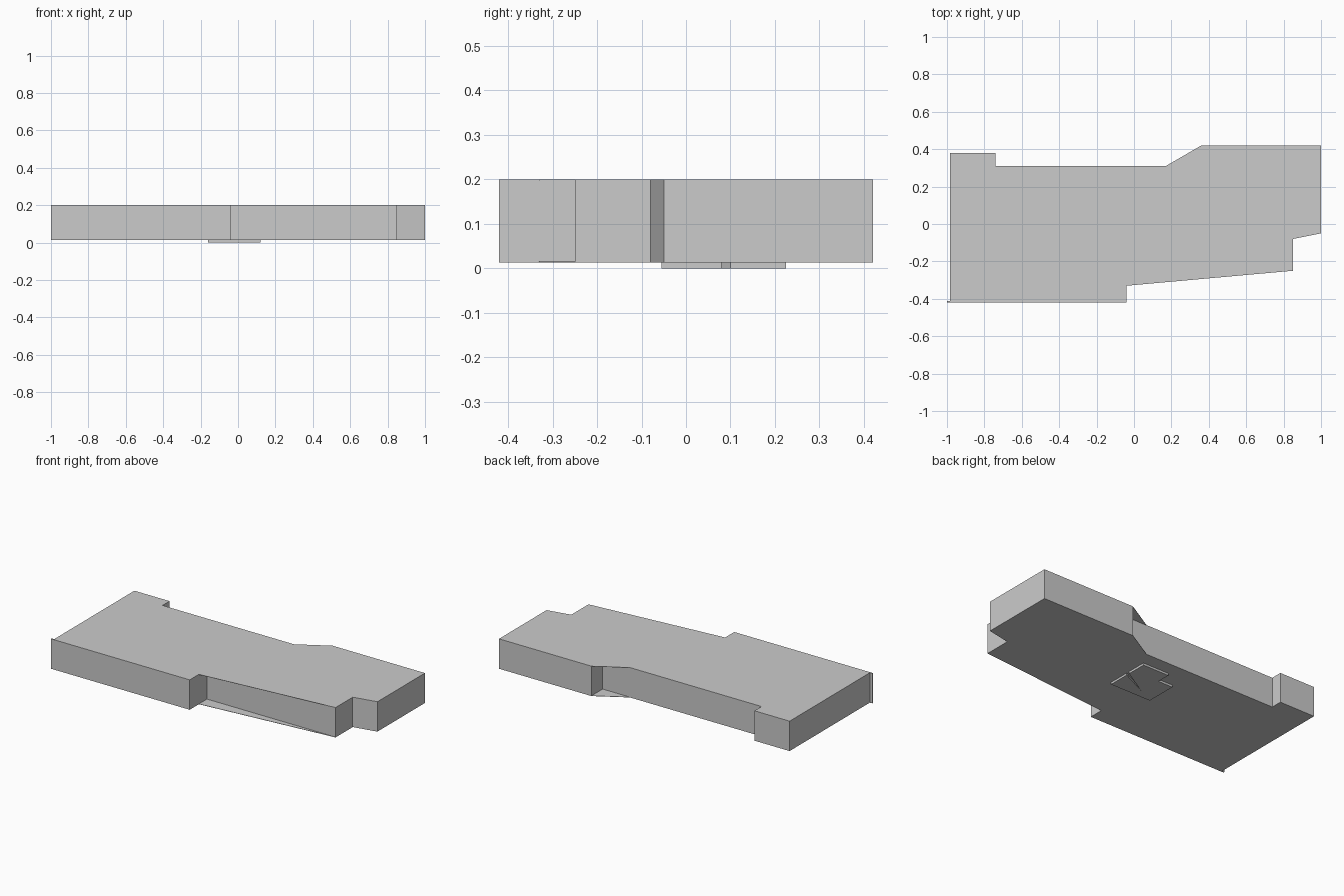
import bpy, bmesh

if "Cube" in bpy.data.objects:
    bpy.data.objects.remove(bpy.data.objects["Cube"])

FLOOR_Z, ROOF_Z, SHEET = 0.013, 0.2, 0.002


def prism(name, outline, z0, z1, caps=True):
    """Extrude a counter-clockwise outline from z0 to z1, optionally open-ended."""
    bm = bmesh.new()
    low = [bm.verts.new((x, y, z0)) for x, y in outline]
    high = [bm.verts.new((x, y, z1)) for x, y in outline]
    n = len(outline)
    for i in range(n):
        j = (i + 1) % n
        bm.faces.new((low[i], low[j], high[j], high[i]))
    if caps:
        bm.faces.new(high)
        bm.faces.new(low[::-1])
    mesh = bpy.data.meshes.new(name)
    bm.to_mesh(mesh)
    bm.free()
    obj = bpy.data.objects.new(name, mesh)
    bpy.context.collection.objects.link(obj)
    return obj


# Shared corners of the building plan
west = [(-0.74, 0.31), (-0.74, 0.38), (-0.983, 0.38), (-0.983, -0.42), (-0.04, -0.42)]
east = [(0.85, -0.25), (0.85, -0.08), (1.0, -0.05), (1.0, 0.42), (0.36, 0.42)]

# Roof and floor sheets with slanted overhangs
sheet_plan = west + [(-0.04, -0.33)] + east + [(0.17, 0.31)]
prism("roof", sheet_plan, ROOF_Z - SHEET, ROOF_Z)
prism("floor", sheet_plan, FLOOR_Z, FLOOR_Z + SHEET)

# Walls, stepped back squarely behind the slanted overhangs
wall_plan = west + [(-0.04, -0.25)] + east + [(0.36, 0.31)]
prism("outer_walls", wall_plan, FLOOR_Z + SHEET, ROOF_Z - SHEET, caps=False)

# Front wall end that sticks out past the left side
prism("wall_stub", [(-1.0, -0.42), (-0.983, -0.42), (-0.983, -0.413), (-1.0, -0.413)],
      FLOOR_Z, ROOF_Z)

# Recessed core plate under the floor, with a slim wedge notch
core_plan = [(-0.16, -0.055), (0.12, -0.055), (0.12, 0.08), (-0.05, 0.0), (0.12, 0.1),
             (0.12, 0.225), (-0.06, 0.225), (-0.06, 0.14), (-0.16, 0.14)]
prism("core_plate", core_plan, 0.0, FLOOR_Z)
